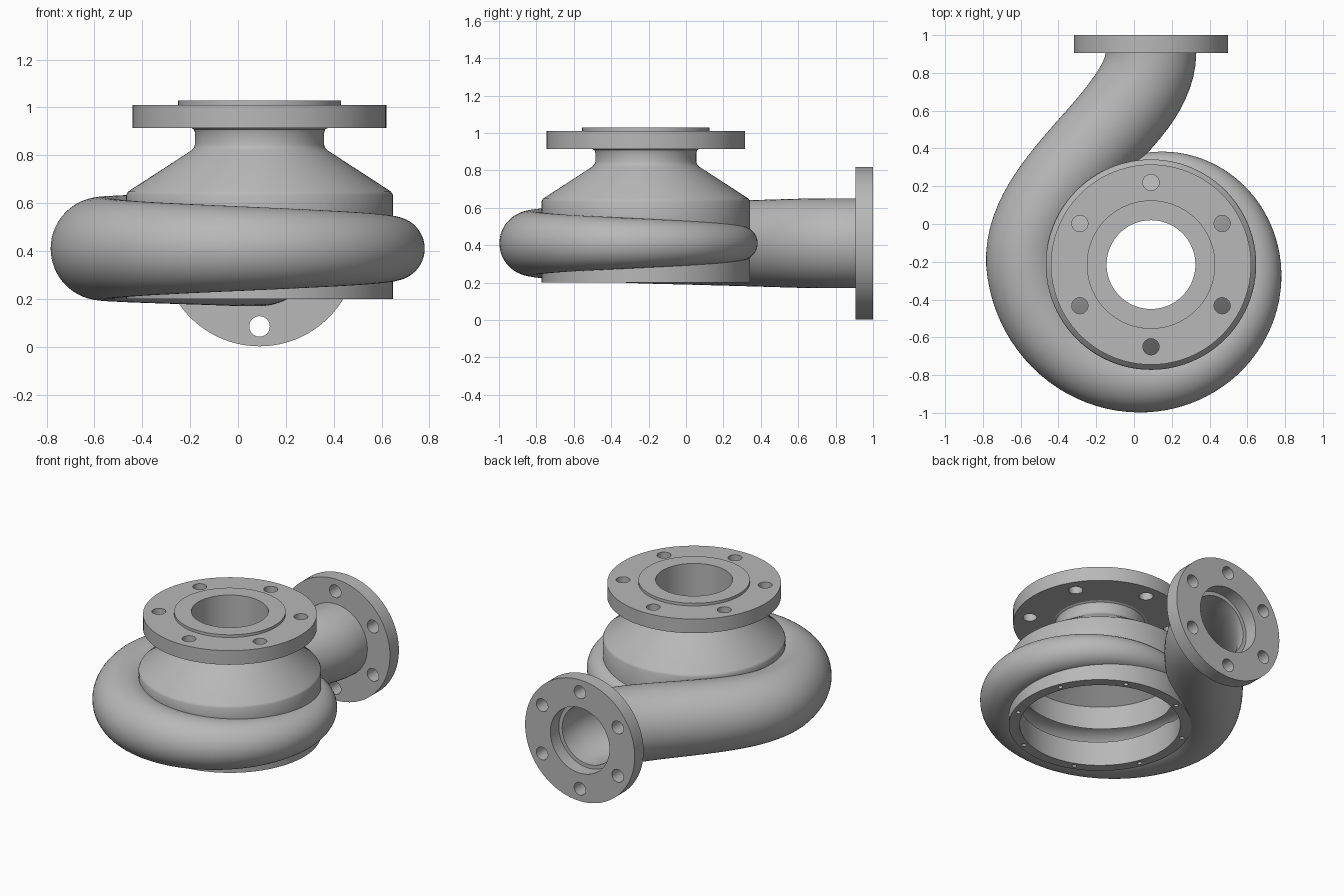
import bpy, bmesh
from math import sin, cos, pi, radians
from mathutils import Vector

X, Y, Z = Vector((1, 0, 0)), Vector((0, 1, 0)), Vector((0, 0, 1))
AXIS = Vector((0.09, -0.215, 0))        # vertical pump axis
MID = 0.41                              # height of the volute centreline
WALL = 0.045

if "Cube" in bpy.data.objects:
    bpy.data.objects.remove(bpy.data.objects["Cube"])

iron = bpy.data.materials.new("cast_iron_grey")
iron.use_nodes = True
GREY = (0.48, 0.48, 0.48, 1)
iron.diffuse_color = GREY
iron.node_tree.nodes["Principled BSDF"].inputs["Base Color"].default_value = GREY


def loft(name, rings):
    """Closed solid through a list of equal-length point rings."""
    bm = bmesh.new()
    loops = [[bm.verts.new(p) for p in ring] for ring in rings]
    n = len(loops[0])
    for a, b in zip(loops, loops[1:]):
        for i in range(n):
            j = (i + 1) % n
            bm.faces.new((a[i], a[j], b[j], b[i]))
    bm.faces.new(loops[0])
    bm.faces.new(loops[-1])
    bmesh.ops.recalc_face_normals(bm, faces=bm.faces)
    mesh = bpy.data.meshes.new(name)
    bm.to_mesh(mesh)
    bm.free()
    mesh.materials.append(iron)
    obj = bpy.data.objects.new(name, mesh)
    bpy.context.collection.objects.link(obj)
    return obj


def circle(centre, u, v, r, n):
    return [centre + r * (u * cos(2 * pi * i / n) + v * sin(2 * pi * i / n)) for i in range(n)]


def lathe(name, base, axis, profile, n=96):
    """Solid of revolution from (radius, distance along axis) pairs."""
    u, v = (X, Y) if axis == Z else (Z, X)
    return loft(name, [circle(base + axis * d, u, v, r, n) for r, d in profile])


def tube(name, stations, shrink=0.0):
    return loft(name, [circle(p, Z, t.cross(Z), r - shrink, 64) for p, t, r in stations])


def boolean(target, tool, operation):
    mod = target.modifiers.new(operation, "BOOLEAN")
    mod.operation, mod.solver, mod.object = operation, "EXACT", tool
    bpy.context.view_layer.objects.active = target
    bpy.ops.object.modifier_apply(modifier=mod.name)
    bpy.data.objects.remove(tool)


def drill(target, base, axis, ring_radius, r, d0, d1, count, start):
    """Cut a ring of equally spaced bolt holes."""
    u, v = (X, Y) if axis == Z else (Z, X)
    for i in range(count):
        a = radians(start) + 2 * pi * i / count
        spot = base + ring_radius * (u * cos(a) + v * sin(a))
        boolean(target, lathe("drill", spot, axis, [(r, d0), (r, d1)], 24), "DIFFERENCE")


# Volute centreline: a growing spiral, then an S-bend to the outlet
def spiral(deg):
    turn = (90 - deg) / 90
    a = radians(deg)
    radius = 0.507 + 0.05 * turn
    return AXIS + Vector((radius * cos(a), radius * sin(a), MID)), 0.088 + 0.0425 * turn


START, STEP = 108, 4
path = [spiral(START - STEP * i) for i in range((START + 180) // STEP + 1)]
split = 60 // STEP + 12
p0, r0 = path[-1]
ctrl = [p0, p0 + Vector((-0.02, 0.44, 0)), Vector((0.09, 0.55, MID)), Vector((0.09, 0.91, MID))]
BEND = 28
for i in range(1, BEND + 1):
    t = i / BEND
    s = 1 - t
    p = ctrl[0] * s**3 + ctrl[1] * 3 * s * s * t + ctrl[2] * 3 * s * t * t + ctrl[3] * t**3
    path.append((p, r0 + (0.24 - r0) * min(1, 1.3 * t)))
stations = []
for i, (p, r) in enumerate(path):
    ahead, behind = path[min(i + 1, len(path) - 1)][0], path[max(i - 1, 0)][0]
    stations.append((p, (ahead - behind).normalized(), r))
stations[-1] = (path[-1][0], Y, path[-1][1])

# Casing: round housing joined with the volute
casing = lathe("pump_casing", AXIS, Z, [
    (0.557, 0.2), (0.557, 0.635), (0.55, 0.648), (0.285, 0.82), (0.274, 0.832),
    (0.27, 0.845), (0.27, 0.895), (0.275, 0.908), (0.288, 0.916)])
boolean(casing, tube("volute_start", stations[:split + 1]), "UNION")
boolean(casing, tube("volute_outlet", stations[split:]), "UNION")

# Hollow interior: chamber, volute channel and cover bolt holes
boolean(casing, lathe("chamber", AXIS, Z, [
    (0.49, 0.1), (0.49, 0.61), (0.235, 0.79), (0.235, 1.1)]), "DIFFERENCE")
channel = stations[7:] + [(Vector((0.09, 1.0, MID)), Y, 0.24)]
boolean(casing, tube("channel", channel, WALL), "DIFFERENCE")
drill(casing, AXIS, Z, 0.523, 0.014, 0.1, 0.27, 8, 22.5)

# Inlet flange with raised sealing face
inlet = lathe("inlet_flange", AXIS, Z, [
    (0.53, 0.915), (0.53, 1.01), (0.34, 1.01), (0.34, 1.028)])
boolean(inlet, lathe("bore", AXIS, Z, [(0.235, 0.8), (0.235, 1.1)]), "DIFFERENCE")
drill(inlet, AXIS, Z, 0.435, 0.043, 0.8, 1.1, 6, 30)

# Outlet flange with a counterbore wider than the pipe
mouth = Vector((0.09, 0, MID))
outlet = lathe("outlet_flange", mouth, Y, [(0.408, 0.905), (0.408, 1.0)])
boolean(outlet, lathe("bore", mouth, Y, [(0.22, 0.8), (0.22, 1.1)]), "DIFFERENCE")
drill(outlet, mouth, Y, 0.325, 0.043, 0.8, 1.1, 6, 0)

# Smooth shading with crisp machined edges
bpy.ops.object.select_all(action="DESELECT")
for part in (casing, inlet, outlet):
    part.select_set(True)
bpy.context.view_layer.objects.active = casing
bpy.ops.object.shade_smooth_by_angle(angle=radians(30))
